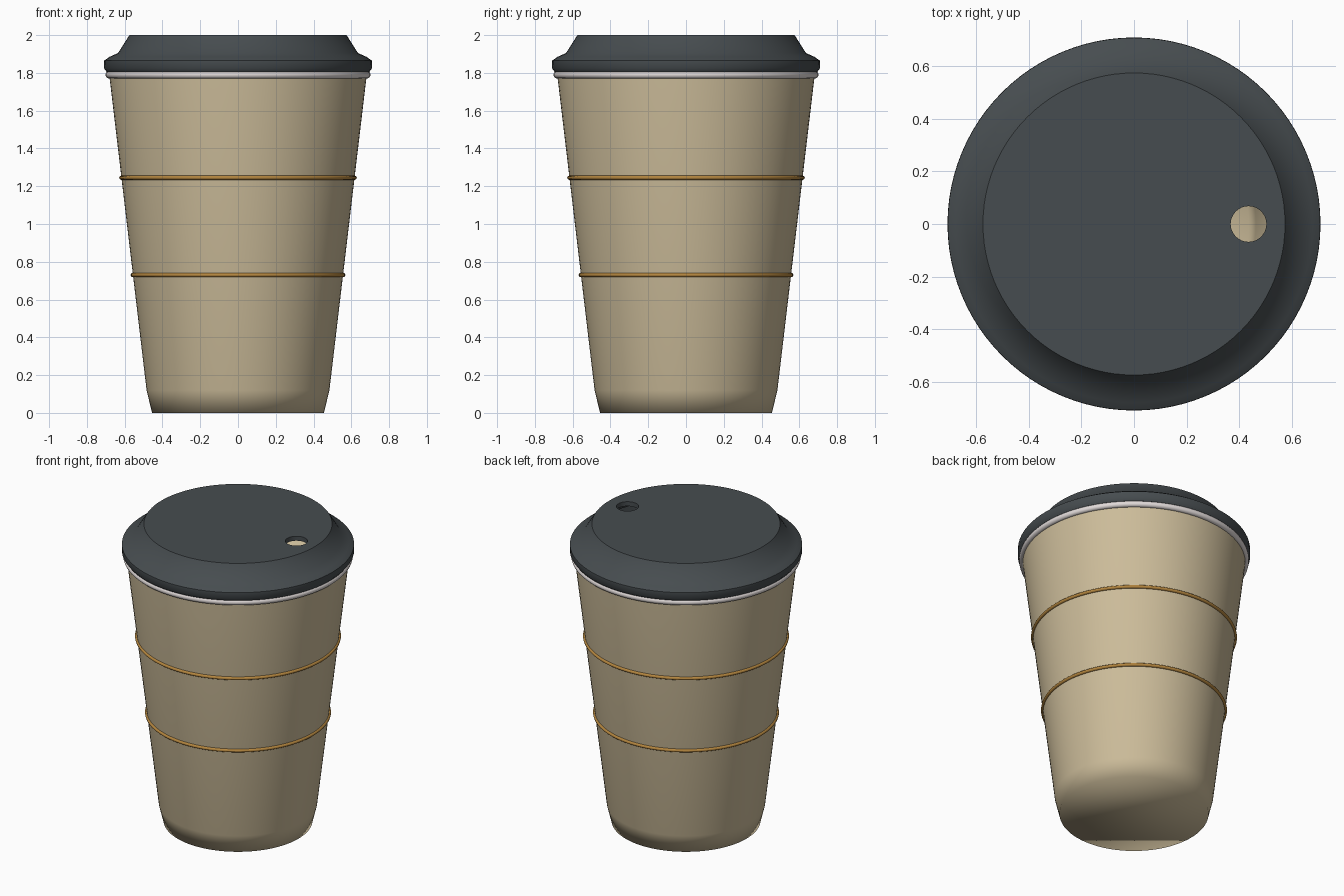
import bpy, bmesh, math

if "Cube" in bpy.data.objects:
    bpy.data.objects.remove(bpy.data.objects["Cube"])

SEG = 96


def material(name, rgb):
    m = bpy.data.materials.new(name)
    m.diffuse_color = (*rgb, 1)
    m.use_nodes = True
    m.node_tree.nodes["Principled BSDF"].inputs["Base Color"].default_value = m.diffuse_color
    return m


BEIGE = material("beige", (0.60, 0.50, 0.32))
SLATE = material("slate", (0.062, 0.073, 0.079))
CREAM = material("pale_rim", (0.75, 0.70, 0.69))
AMBER = material("amber", (0.46, 0.24, 0.05))


def lathe(name, profile, mat, closed=False):
    """Revolve (radius, z) points round z; ends of an open profile are capped."""
    bm = bmesh.new()
    loops = [[bm.verts.new((r * math.cos(2 * math.pi * i / SEG),
                            r * math.sin(2 * math.pi * i / SEG), z))
              for i in range(SEG)] for r, z in profile]
    pairs = list(zip(loops, loops[1:]))
    if closed:
        pairs.append((loops[-1], loops[0]))
    else:
        bm.faces.new(loops[0])
        bm.faces.new(loops[-1])
    for a, b in pairs:
        for i in range(SEG):
            j = (i + 1) % SEG
            bm.faces.new((a[i], a[j], b[j], b[i]))
    bmesh.ops.recalc_face_normals(bm, faces=bm.faces)
    me = bpy.data.meshes.new(name)
    bm.to_mesh(me)
    bm.free()
    me.materials.append(mat)
    ob = bpy.data.objects.new(name, me)
    bpy.context.collection.objects.link(ob)
    return ob


def smooth(ob, degrees=None):
    bpy.ops.object.select_all(action='DESELECT')
    ob.select_set(True)
    bpy.context.view_layer.objects.active = ob
    if degrees is None:
        bpy.ops.object.shade_smooth()
    else:
        bpy.ops.object.shade_smooth_by_angle(angle=math.radians(degrees))


def ring(name, radius, z, thick_r, thick_z, mat):
    n = 12
    pts = [(radius + thick_r * math.cos(2 * math.pi * k / n),
            z + thick_z * math.sin(2 * math.pi * k / n)) for k in range(n)]
    smooth(lathe(name, pts, mat, closed=True))


# Cup with a thin wall and inner floor
cup = lathe("cup", [(0.455, 0), (0.484, 0.12), (0.68, 1.775), (0.68, 1.80),
                    (0.66, 1.80), (0.464, 0.12), (0.438, 0.02)], BEIGE)
smooth(cup, 85)
for p in cup.data.polygons:
    p.use_smooth = True

# Rolled lip under the lid
ring("cup_lip", 0.682, 1.79, 0.02, 0.02, CREAM)

# Two raised bands
for name, z in (("lower_band", 0.73), ("upper_band", 1.245)):
    ring(name, 0.484 + (z - 0.12) * 0.196 / 1.655, z, 0.012, 0.011, AMBER)

# Hollow lid
lid = lathe("lid", [(0.575, 2.0), (0.635, 1.905), (0.68, 1.885), (0.709, 1.865),
                    (0.71, 1.825), (0.695, 1.805), (0.67, 1.805),
                    (0.675, 1.855), (0.61, 1.885), (0.56, 1.97)], SLATE)

# Sip hole
bpy.ops.mesh.primitive_cylinder_add(vertices=32, radius=0.068, depth=0.2,
                                    location=(0.436, 0, 1.99))
cutter = bpy.context.object
cutter.name = "sip_hole_cutter"
cutter.data.materials.append(SLATE)
mod = lid.modifiers.new("sip_hole", 'BOOLEAN')
mod.object = cutter
mod.operation = 'DIFFERENCE'
mod.solver = 'EXACT'
bpy.context.view_layer.objects.active = lid
bpy.ops.object.modifier_apply(modifier="sip_hole")
bpy.data.objects.remove(cutter)
smooth(lid, 40)
